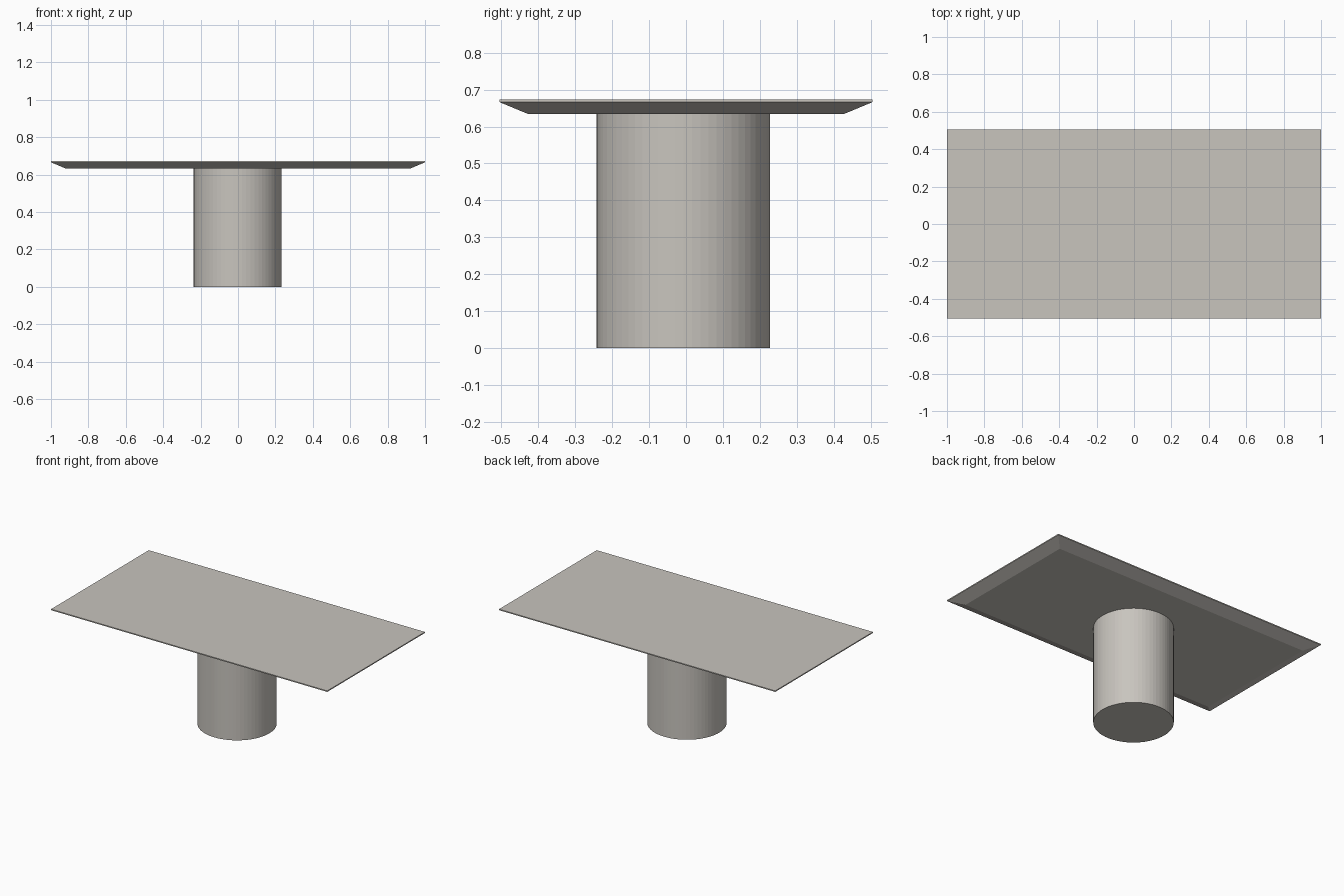
import bpy
import bmesh

if "Cube" in bpy.data.objects:
    bpy.data.objects.remove(bpy.data.objects["Cube"])

# One warm stone-grey finish for the whole table
stone = bpy.data.materials.new("warm_grey_stone")
stone.diffuse_color = (0.58, 0.555, 0.515, 1.0)
stone.use_nodes = True
stone.node_tree.nodes["Principled BSDF"].inputs["Base Color"].default_value = stone.diffuse_color


def add_object(name, bm):
    bmesh.ops.recalc_face_normals(bm, faces=bm.faces)
    mesh = bpy.data.meshes.new(name)
    bm.to_mesh(mesh)
    bm.free()
    mesh.materials.append(stone)
    obj = bpy.data.objects.new(name, mesh)
    bpy.context.collection.objects.link(obj)
    return obj


# Tabletop: stacked rectangles, thin square lip and underside chamfer
bm = bmesh.new()
rings = []
for hx, hy, z in [(0.925, 0.428, 0.634), (1.0, 0.505, 0.666), (1.0, 0.505, 0.673)]:
    rings.append([bm.verts.new((sx * hx, sy * hy, z))
                  for sx, sy in ((-1, -1), (1, -1), (1, 1), (-1, 1))])
for low, high in zip(rings, rings[1:]):
    for i in range(4):
        j = (i + 1) % 4
        bm.faces.new((low[i], low[j], high[j], high[i]))
bm.faces.new(rings[0][::-1])
bm.faces.new(rings[-1])
add_object("tabletop", bm)

# Pedestal: faceted round column, very slightly off centre
height = 0.634
bm = bmesh.new()
bmesh.ops.create_cone(bm, cap_ends=True, segments=64,
                      radius1=0.235, radius2=0.235, depth=height)
pedestal = add_object("pedestal", bm)
pedestal.location = (-0.002, -0.007, height / 2)
